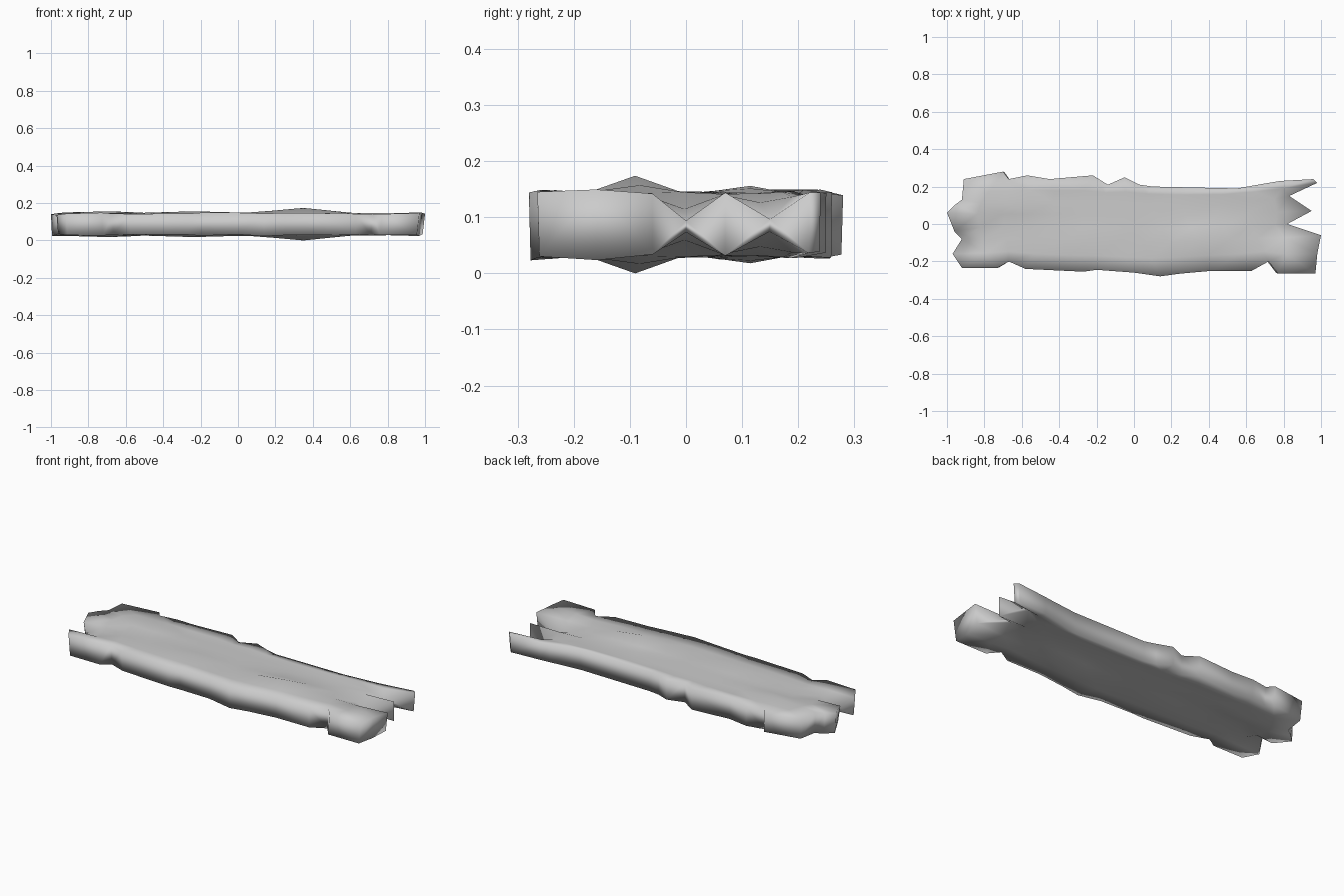
import bpy
import bmesh
import math
import random
from mathutils import Vector

random.seed(4)

default_cube = bpy.data.objects.get("Cube")
if default_cube:
    bpy.data.objects.remove(default_cube, do_unlink=True)


def make_material(name, colour):
    material = bpy.data.materials.new(name)
    material.use_nodes = True
    material.diffuse_color = colour
    material.node_tree.nodes["Principled BSDF"].inputs["Base Color"].default_value = colour
    return material


weathered_grey = make_material("weathered grey wood", (0.6, 0.6, 0.6, 1))

# Chipped long edges, from the right-hand end (-x) to the left-hand end (+x)
front_edge = [(-.92, -.235), (-.73, -.235), (-.67, -.2), (-.58, -.24), (-.27, -.255),
              (-.2, -.245), (0, -.26), (.14, -.28), (.25, -.265), (.42, -.25),
              (.63, -.25), (.72, -.2), (.77, -.265), (.97, -.265)]
back_edge = [(-.91, .24), (-.7, .28), (-.67, .24), (-.57, .26), (-.45, .24),
             (-.22, .26), (-.14, .21), (-.05, .25), (.03, .21), (.1, .2),
             (.55, .19), (.72, .22), (.78, .23), (.96, .24)]

# Splintered short ends, from front to back
worn_end = [(-.92, -.235), (-.97, -.16), (-.92, -.08), (-.96, -.04),
            (-1, .06), (-.96, .1), (-.92, .13), (-.91, .24)]
split_end = [(.97, -.265), (.98, -.16), (1, -.06), (.82, 0),
             (.95, .07), (.83, .15), (.98, .22), (.96, .24)]

columns, rows = len(front_edge), len(worn_end)


def plan_point(i, j):
    """Blend the four edges into one sheet seen from above."""
    front, back = Vector(front_edge[i]), Vector(back_edge[i])
    start, end = Vector(worn_end[j]), Vector(split_end[j])
    first, last = front_edge[0][0], front_edge[-1][0]
    u = (front.x - first) / (last - first)
    v = j / (rows - 1)
    low = Vector(front_edge[0]).lerp(Vector(front_edge[-1]), u)
    high = Vector(back_edge[0]).lerp(Vector(back_edge[-1]), u)
    return front.lerp(back, v) + start.lerp(end, u) - low.lerp(high, v)


def on_rim(i, j):
    return i in (0, columns - 1) or j in (0, rows - 1)


# Plan of the board, with the inner points relaxed so that the chips fade out
plan = [[plan_point(i, j) for j in range(rows)] for i in range(columns)]
for step in range(6):
    for i in range(1, columns - 1):
        for j in range(1, rows - 1):
            around = plan[i - 1][j] + plan[i + 1][j] + plan[i][j - 1] + plan[i][j + 1]
            plan[i][j] = plan[i][j].lerp(around / 4, .6)


def nearest(x, y):
    return min((p for line in plan for p in line),
               key=lambda p: (p - Vector((x, y))).length)


# One large knot and two faint ones
knots = [(nearest(.3, -.095), .031), (nearest(-.75, .11), .013), (nearest(-.2, -.1), .013)]

# Splits that taper to a thin edge at the ends
splits = [Vector(split_end[3]), Vector(split_end[5]), Vector(worn_end[2])]


def half_thickness(point):
    """Nearly flat board with knots, tapering splits and lengthwise grain."""
    height = .056 + .003 * math.sin(point.y * 40 + point.x * 2)
    for centre, rise in knots:
        away = point - centre
        near = math.exp(-(away.x / .2) ** 2 - (away.y / .05) ** 2)
        height += near * (.056 + rise - height)
    for tip in splits:
        away = point - tip
        height *= 1 - .85 * math.exp(-(away.x / .1) ** 2 - (away.y / .03) ** 2)
    return height


def build_sheet(bm, side):
    """One broad face of the board; side is +1 for top and -1 for bottom."""
    sheet = []
    for i in range(columns):
        line = []
        for j in range(rows):
            point = plan[i][j].copy()
            height = side * half_thickness(point)
            if on_rim(i, j):
                height += random.uniform(-.005, .005)
                if side < 0:
                    point *= random.uniform(.985, 1)
            line.append(bm.verts.new((point.x, point.y, height)))
        sheet.append(line)
    for i in range(columns - 1):
        for j in range(rows - 1):
            bm.faces.new((sheet[i][j], sheet[i + 1][j],
                          sheet[i + 1][j + 1], sheet[i][j + 1]))
    return sheet


def rim_loop(sheet):
    return ([line[0] for line in sheet] + sheet[-1][1:]
            + [line[-1] for line in reversed(sheet[:-1])]
            + list(reversed(sheet[0][1:-1])))


# Board: two broad faces joined by a wall around the rim
bm = bmesh.new()
top = rim_loop(build_sheet(bm, 1))
bottom = rim_loop(build_sheet(bm, -1))
for k in range(len(top)):
    bm.faces.new((top[k - 1], top[k], bottom[k], bottom[k - 1]))
bmesh.ops.recalc_face_normals(bm, faces=bm.faces)

# Rest it on the ground
lowest = min(vert.co.z for vert in bm.verts)
bmesh.ops.translate(bm, verts=bm.verts, vec=(0, 0, -lowest))
bmesh.ops.triangulate(bm, faces=bm.faces)
for face in bm.faces:
    face.smooth = True

mesh = bpy.data.meshes.new("plank")
bm.to_mesh(mesh)
bm.free()
mesh.materials.append(weathered_grey)
plank = bpy.data.objects.new("plank", mesh)
bpy.context.collection.objects.link(plank)
